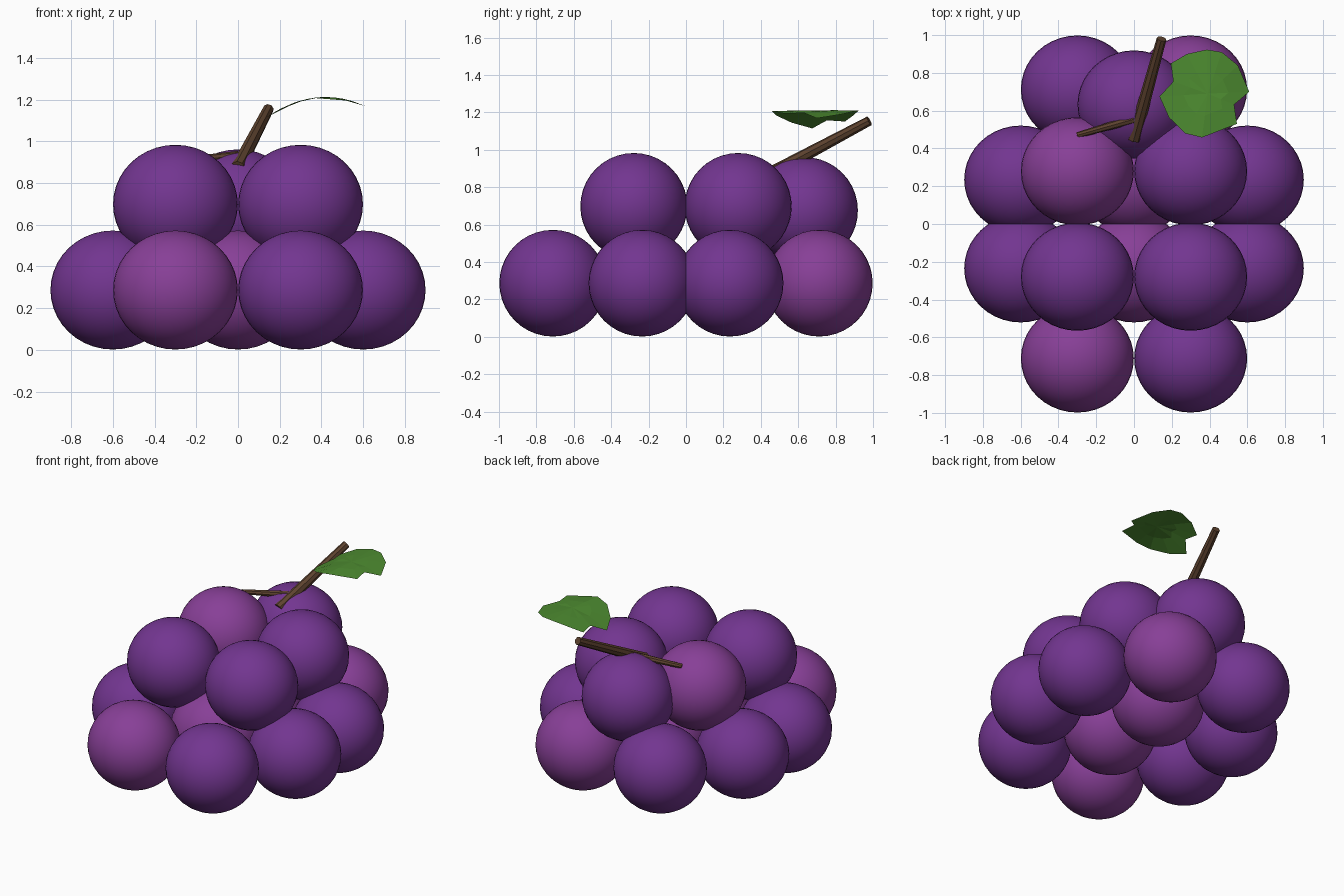
import bpy, bmesh
from math import pi
from mathutils import Vector

if "Cube" in bpy.data.objects:
    bpy.data.objects.remove(bpy.data.objects["Cube"])


def material(name, rgb):
    m = bpy.data.materials.new(name)
    m.diffuse_color = (*rgb, 1)
    m.use_nodes = True
    m.node_tree.nodes["Principled BSDF"].inputs["Base Color"].default_value = m.diffuse_color
    return m


purple = material("purple", (0.17, 0.036, 0.28))
plum = material("plum", (0.245, 0.05, 0.31))
bark = material("bark", (0.11, 0.055, 0.028))
green = material("green", (0.075, 0.26, 0.03))


def grape(loc, mat):
    bpy.ops.mesh.primitive_uv_sphere_add(segments=40, ring_count=20, location=loc)
    ob = bpy.context.object
    ob.name = "grape"
    ob.scale = (0.299, 0.286, 0.285)
    ob.data.materials.append(mat)
    bpy.ops.object.shade_smooth()


def twig(name, a, b, r1, r2):
    a, b = Vector(a), Vector(b)
    bpy.ops.mesh.primitive_cone_add(vertices=8, radius1=r1, radius2=r2,
                                    depth=(b - a).length, location=(a + b) / 2)
    ob = bpy.context.object
    ob.name = name
    ob.rotation_euler = (b - a).to_track_quat('Z', 'Y').to_euler()
    ob.data.materials.append(bark)


# Bottom layer: two rows of three between two end pairs
low = 0.287
for y in (-0.235, 0.235):
    for x in (-0.6, 0, 0.6):
        grape((x, y, low), plum if x == 0 else purple)
for y in (-0.712, 0.712):
    for x in (-0.3, 0.3):
        grape((x, y, low), plum if x * y > 0 else purple)

# Top layer: four grapes and one behind
for y in (-0.279, 0.279):
    for x in (-0.3, 0.3):
        grape((x, y, 0.698), plum if x < 0 < y else purple)
grape((0, 0.633, 0.676), purple)

# Stem and side tendril
twig("stem", (0, 0.45, 0.872), (0.146, 0.98, 1.155), 0.036, 0.026)
twig("side_stem", (0, 0.555, 0.93), (-0.3, 0.47, 0.903), 0.024, 0.016)

# Leaf: lobed outline arched over its width
outline = [(0.195, 0.85), (0.28, 0.90), (0.385, 0.923), (0.465, 0.91), (0.55, 0.84),
           (0.61, 0.70), (0.53, 0.632), (0.545, 0.53), (0.36, 0.458), (0.27, 0.48),
           (0.185, 0.564), (0.135, 0.675), (0.208, 0.754)]
centre = Vector((0.39, 0.69))
bm = bmesh.new()


def leaf_vert(p):
    return bm.verts.new((p.x, p.y, 1.212 - 1.2 * (p.x - 0.42) ** 2))


rings = [[leaf_vert(centre.lerp(Vector(p), t)) for p in outline] for t in (0.5, 1)]
mid = leaf_vert(centre)
n = len(outline)
for i in range(n):
    j = (i + 1) % n
    bm.faces.new((mid, rings[0][j], rings[0][i]))
    bm.faces.new((rings[0][i], rings[0][j], rings[1][j], rings[1][i]))
bmesh.ops.recalc_face_normals(bm, faces=bm.faces)
bm.normal_update()
if sum(f.normal.z for f in bm.faces) < 0:
    bmesh.ops.reverse_faces(bm, faces=bm.faces)
mesh = bpy.data.meshes.new("leaf")
bm.to_mesh(mesh)
bm.free()
mesh.materials.append(green)
leaf = bpy.data.objects.new("leaf", mesh)
bpy.context.collection.objects.link(leaf)
